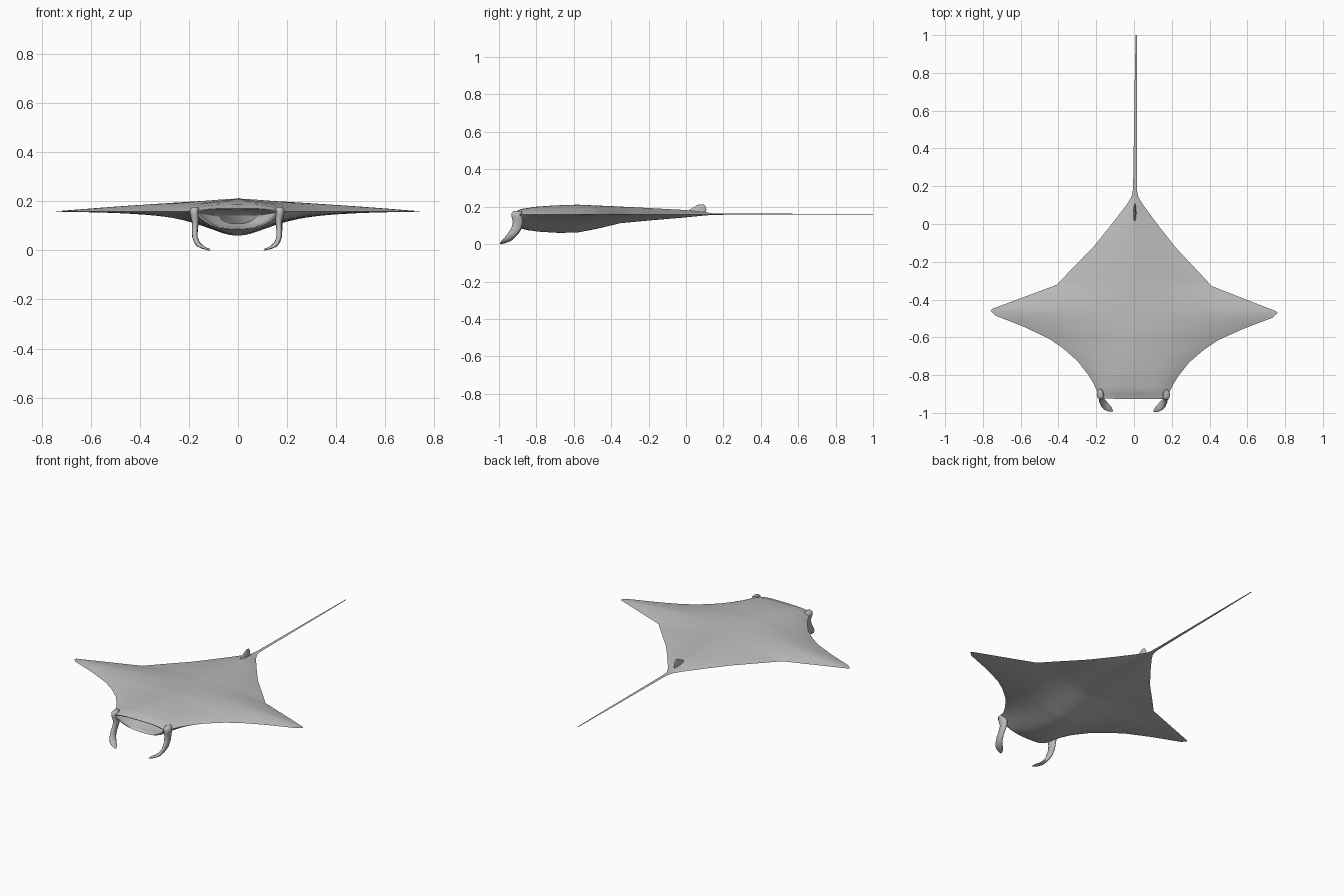
import bpy, bmesh, math
from mathutils import Matrix

if "Cube" in bpy.data.objects:
    bpy.data.objects.remove(bpy.data.objects["Cube"])

grey = bpy.data.materials.new("ray_grey")
grey.diffuse_color = (0.5, 0.5, 0.5, 1)
grey.use_nodes = True
grey.node_tree.nodes["Principled BSDF"].inputs["Base Color"].default_value = grey.diffuse_color
# slight yaw of the whole animal
YAW = Matrix.Translation((0.0, -0.46, 0)) @ Matrix.Rotation(-0.008, 4, 'Z') @ Matrix.Translation((0, 0.46, 0))


def loft(name, rings, cap_start=True, cap_end=True, angle=60):
    """Join closed rings of equal length into one smooth skin."""
    bm = bmesh.new()
    vs = [[bm.verts.new(p) for p in r] for r in rings]
    n = len(vs[0])
    for a, b in zip(vs, vs[1:]):
        for i in range(n):
            j = (i + 1) % n
            bm.faces.new((a[i], a[j], b[j], b[i]))
    if cap_start:
        bm.faces.new(vs[0])
    if cap_end:
        bm.faces.new(vs[-1])
    bmesh.ops.remove_doubles(bm, verts=bm.verts, dist=1e-5)
    bmesh.ops.recalc_face_normals(bm, faces=bm.faces)
    bm.transform(YAW)
    me = bpy.data.meshes.new(name)
    bm.to_mesh(me)
    bm.free()
    ob = bpy.data.objects.new(name, me)
    bpy.context.collection.objects.link(ob)
    me.materials.append(grey)
    bpy.ops.object.select_all(action='DESELECT')
    ob.select_set(True)
    bpy.context.view_layer.objects.active = ob
    bpy.ops.object.shade_smooth_by_angle(angle=math.radians(angle))
    return ob


def lerp_table(table, y):
    for (y0, a), (y1, b) in zip(table, table[1:]):
        if y <= y1:
            return a + (b - a) * max(0, (y - y0) / (y1 - y0))
    return table[-1][1]


# --- body: half width, top height and belly height along y ---
WIDTH = [(-0.92, 0.18), (-0.88, 0.195), (-0.84, 0.215), (-0.80, 0.24), (-0.73, 0.295),
         (-0.66, 0.375), (-0.61, 0.45), (-0.55, 0.58), (-0.49, 0.735), (-0.465, 0.76),
         (-0.455, 0.75), (-0.35, 0.475), (-0.325, 0.41), (-0.25, 0.34), (-0.12, 0.215),
         (0.0, 0.12), (0.10, 0.045), (0.14, 0.02), (0.17, 0.01)]
TOP = [(-0.92, 0.172), (-0.88, 0.188), (-0.80, 0.200), (-0.70, 0.207), (-0.58, 0.211),
       (-0.40, 0.203), (-0.20, 0.193), (0.0, 0.182), (0.1, 0.171), (0.17, 0.161)]
BELLY = [(-0.92, 0.085), (-0.86, 0.074), (-0.78, 0.066), (-0.68, 0.060), (-0.58, 0.062),
         (-0.48, 0.081), (-0.35, 0.112), (-0.20, 0.126), (0.0, 0.143), (0.1, 0.153), (0.17, 0.159)]
EDGE = 0.158
HALF = 16


def section(y):
    w, top, low = (lerp_table(t, y) for t in (WIDTH, TOP, BELLY))
    head = max(0, (-0.6 - y) / 0.32) ** 2      # boxier towards the head
    ring = []
    for k in range(-HALF, HALF + 1):           # upper skin
        t = k / HALF
        u = math.copysign(abs(t) ** 1.15, t)
        ring.append((u * w, y, EDGE + (top - EDGE) * (1 - abs(u) ** (1.3 + 2.5 * head))))
    for k in range(HALF - 1, -HALF, -1):       # underside, deep only near the middle
        t = k / HALF
        u = math.copysign(abs(t) ** 1.15, t)
        x = u * w
        z = EDGE - (EDGE - low) * (1 - abs(u) ** (2 + 2 * head)) / (1 + (x / 0.2) ** 2 * (1 - 0.6 * min(1, head)))
        back = 0.4 * min(1, max(0, (-0.8 - y) / 0.12))   # lower jaw set back
        ring.append((x, y + (EDGE - z) * back, z))
    return ring


ys = []
for (y0, _), (y1, _) in zip(WIDTH, WIDTH[1:]):
    steps = max(1, round((y1 - y0) / 0.025))
    ys += [y0 + (y1 - y0) * i / steps for i in range(steps)]
ys.append(0.17)
rings = [section(y) for y in reversed(ys)]
# mouth: lip and hollow running back from the front rim
lip = rings[-1]
for s, back in ((0.97, -0.006), (0.90, -0.004), (0.84, 0.02), (0.74, 0.07), (0.45, 0.11)):
    rings.append([(x * s, y + back, 0.128 + (z - 0.128) * s) for x, y, z in lip])
loft("body", rings)


def ellipse_z(x, y, z, rx, ry, n=12):
    return [(x + rx * math.cos(i * math.tau / n), y + ry * math.sin(i * math.tau / n), z) for i in range(n)]


# --- head fins curling down, forward and inward ---
HEAD_FIN = [(0.172, -0.900, 0.176, 0.012, 0.022), (0.174, -0.903, 0.165, 0.020, 0.029),
            (0.173, -0.901, 0.145, 0.019, 0.030), (0.170, -0.897, 0.115, 0.014, 0.027),
            (0.172, -0.906, 0.085, 0.012, 0.027), (0.172, -0.925, 0.055, 0.011, 0.028),
            (0.163, -0.945, 0.032, 0.012, 0.026), (0.148, -0.962, 0.016, 0.015, 0.024),
            (0.128, -0.978, 0.007, 0.015, 0.016), (0.112, -0.990, 0.000, 0.005, 0.005)]
for side, label in ((-1, "left"), (1, "right")):
    loft(label + "_head_fin", [ellipse_z(side * x, y, z, rx, ry) for x, y, z, rx, ry in HEAD_FIN])

# --- small back fin at the tail root ---
BACK_FIN = [(0.05, 0.165, 0.009, 0.056), (0.065, 0.185, 0.007, 0.044),
            (0.075, 0.200, 0.005, 0.030), (0.082, 0.213, 0.002, 0.012)]
loft("back_fin", [ellipse_z(0, y, z, rx, ry) for y, z, rx, ry in BACK_FIN])

# --- whip tail, thin and flattened ---
TAIL = [(0.10, 0.020, 0.006), (0.15, 0.014, 0.004), (0.20, 0.010, 0.003),
        (0.45, 0.008, 0.0025), (0.75, 0.006, 0.002), (1.0, 0.003, 0.001)]
loft("tail", [[(rx * math.cos(i * math.tau / 8), y, 0.16 + rz * math.sin(i * math.tau / 8)) for i in range(8)]
              for y, rx, rz in TAIL])
